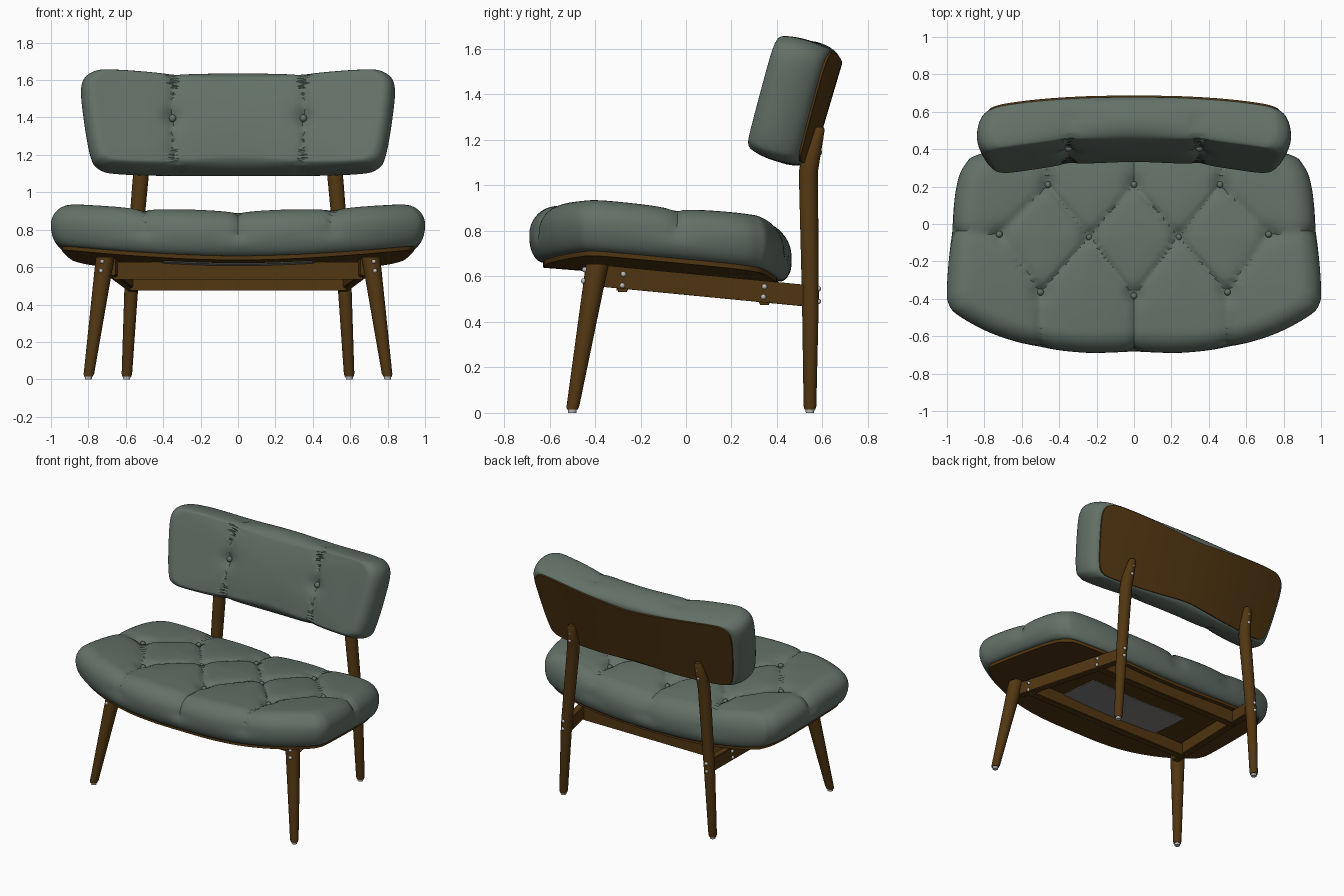
import bpy, bmesh, math
from mathutils import Vector

if "Cube" in bpy.data.objects:
    bpy.data.objects.remove(bpy.data.objects["Cube"])


def mat(name, rgb):
    m = bpy.data.materials.new(name)
    m.diffuse_color = (*rgb, 1)
    m.use_nodes = True
    m.node_tree.nodes["Principled BSDF"].inputs["Base Color"].default_value = m.diffuse_color
    return m


GREEN = mat("green fabric", (0.125, 0.165, 0.138))
WOOD = mat("brown wood", (0.085, 0.038, 0.006))
METAL = mat("light metal", (0.5, 0.5, 0.5))
GREY = mat("grey lining", (0.24, 0.23, 0.225))


def finish(name, bm, material, angle=40):
    bmesh.ops.remove_doubles(bm, verts=bm.verts, dist=1e-5)
    bmesh.ops.recalc_face_normals(bm, faces=bm.faces)
    me = bpy.data.meshes.new(name)
    bm.to_mesh(me)
    bm.free()
    me.materials.append(material)
    ob = bpy.data.objects.new(name, me)
    bpy.context.collection.objects.link(ob)
    bpy.ops.object.select_all(action='DESELECT')
    ob.select_set(True)
    bpy.context.view_layer.objects.active = ob
    bpy.ops.object.shade_smooth_by_angle(angle=math.radians(angle))
    return ob


def loft(bm, rings):
    vs = [[bm.verts.new(p) for p in r] for r in rings]
    n = len(vs[0])
    for a, b in zip(vs, vs[1:]):
        for i in range(n):
            j = (i + 1) % n
            bm.faces.new((a[i], a[j], b[j], b[i]))
    return vs


def outline(half, n=9):
    """Closed smooth curve through a half outline and its mirror image."""
    pts = [Vector(p) for p in half]
    pts += [Vector((-p.x, p.y)) for p in reversed(pts[1:-1])]
    out, c = [], len(pts)
    for i in range(c):
        p0, p1, p2, p3 = (pts[(i + k - 1) % c] for k in range(4))
        for k in range(n):
            t = k / n
            out.append(0.5 * (2 * p1 + (p2 - p0) * t + (2 * p0 - 5 * p1 + 4 * p2 - p3) * t * t
                              + (3 * p1 - p0 - 3 * p2 + p3) * t ** 3))
    return out


def cushion_rows(R, H, crown, Rb, Hb, n=36):
    """Profile rows: scale, inset, height, normal height."""
    rows = [(k / n, R, H + crown * (1 - (k / n) ** 2), 1) for k in range(n)]
    for k in range(21):
        a = math.pi / 2 - math.pi * k / 20
        r, h = (R, H) if a >= 0 else (Rb, Hb)
        rows.append((1, r * (1 - math.cos(a)), h * math.sin(a), math.sin(a)))
    return rows + [(k / 8, Rb, -Hb, -1) for k in range(7, -1, -1)]


def board_rows(inset, top, bottom):
    rows = [(k / 10, inset, top, -1) for k in range(11)]
    return rows + [(k / 10, inset, bottom, -1) for k in range(10, -1, -1)]


def seg_dist(p, a, b):
    ab = b - a
    t = max(0, min(1, (p - a).dot(ab) / ab.length_squared))
    return (p - a - ab * t).length


def pad(name, line, rows, place, material, seams=(), buttons=()):
    segs = [(Vector(a), Vector(b)) for a, b in seams]
    dots = [Vector(b) for b in buttons]
    rings = []
    for s, inset, w, nz in rows:
        ring = []
        for p in line:
            q = p * (s * (1 - inset / p.length))
            h = w
            if segs and nz > -0.5:
                d = min(seg_dist(q, a, b) for a, b in segs)
                e = min((q - b).length for b in dots)
                dent = 0.011 * math.exp(-(d / 0.013) ** 2) + 0.018 * math.exp(-d / 0.08)
                dent = (dent + 0.025 * math.exp(-(e / 0.05) ** 2)) * min(1, 1 + 2 * nz)
                h -= dent * nz
                if s == 1:
                    q = q * (1 - dent * math.sqrt(max(0, 1 - nz * nz)) / p.length)
            ring.append(place(q.x, q.y, h))
        rings.append(ring)
    bm = bmesh.new()
    loft(bm, rings)
    return finish(name, bm, material)


def tube(name, nodes, material, sides=24):
    """Round bar through (x, y, z, radius) nodes, level rings."""
    rings = [[(x + r * math.cos(2 * math.pi * i / sides), y + r * math.sin(2 * math.pi * i / sides), z)
              for i in range(sides)] for x, y, z, r in nodes]
    bm = bmesh.new()
    vs = loft(bm, rings)
    bm.faces.new(vs[0])
    bm.faces.new(vs[-1])
    return finish(name, bm, material)


def rail(name, a, b, width, height):
    a, b = Vector(a), Vector(b)
    d = b - a
    side = Vector((d.y, -d.x, 0)).normalized() * width / 2
    up = Vector((0, 0, height / 2))
    bm = bmesh.new()
    vs = loft(bm, [[p + side + up, p - side + up, p - side - up, p + side - up] for p in (a, b)])
    bm.faces.new(vs[0])
    bm.faces.new(vs[1])
    bmesh.ops.bevel(bm, geom=bm.edges[:], offset=0.005, segments=2, affect='EDGES')
    return finish(name, bm, WOOD)


def knob(name, loc, r, material):
    bm = bmesh.new()
    bmesh.ops.create_uvsphere(bm, u_segments=14, v_segments=8, radius=r)
    bmesh.ops.translate(bm, verts=bm.verts, vec=loc)
    return finish(name, bm, material)


# Seat: tufted cushion, curved board and lining
def seat_place(x, y, w):
    return (x, y, 0.725 - 0.08 * y + (0.07 - 0.08 * w) * x * x + w)


seat_line = outline([(0, -0.69), (0.28, -0.688), (0.52, -0.66), (0.75, -0.59), (0.93, -0.495),
                     (0.99, -0.43), (1.0, -0.33), (0.98, -0.04), (0.95, 0.2), (0.905, 0.315),
                     (0.82, 0.375), (0.5, 0.44), (0, 0.47)])
BACK, MID, FRONT = [(x, 0.21) for x in (-0.46, 0, 0.46)], [], [(-0.5, -0.365), (0, -0.385), (0.5, -0.365)]
MID = [(-0.72, -0.055), (-0.24, -0.07), (0.24, -0.07), (0.72, -0.055)]
seams = [((-0.97, -0.04), MID[0]), (MID[3], (0.97, -0.04))]
for i in range(3):
    for row, edge in ((BACK, 0.5), (FRONT, -0.72)):
        seams += [(row[i], MID[i]), (row[i], MID[i + 1]), (row[i], (row[i][0] * 1.02, edge))]
pad("seat_cushion", seat_line, cushion_rows(0.14, 0.135, 0.02, 0.06, 0.115), seat_place, GREEN,
    seams, BACK + MID + FRONT)
for b in BACK + MID + FRONT:
    knob("seat_button", seat_place(b[0], b[1], 0.1), 0.018, GREEN)
pad("seat_board", seat_line, board_rows(0.065, -0.10, -0.137), seat_place, WOOD)
lining_line = outline([(0, -0.24), (0.3, -0.24), (0.38, -0.23), (0.4, -0.19), (0.4, 0.19),
                       (0.38, 0.23), (0.3, 0.24), (0, 0.24)])
pad("seat_lining", lining_line, board_rows(0, -0.135, -0.142),
    lambda x, y, w: seat_place(x, y - 0.18, w), GREY)

# Backrest: tilted, curved cushion with board behind
TILT = math.radians(16.5)


def back_place(x, v, w):
    return (x, 0.507 + v * math.sin(TILT) - w * math.cos(TILT) - 0.12 * x * x,
            1.37 + v * math.cos(TILT) + w * math.sin(TILT))


back_line = outline([(0, 0.27), (0.35, 0.267), (0.68, 0.282), (0.79, 0.27), (0.838, 0.2), (0.825, 0.02),
                     (0.79, -0.18), (0.75, -0.245), (0.65, -0.268), (0.35, -0.282), (0, -0.285)])
back_buttons = [(-0.35, 0.0), (0.35, 0.0)]
pad("back_cushion", back_line, cushion_rows(0.08, 0.12, 0.015, 0.06, 0.115), back_place, GREEN,
    [((x, -0.32), (x, 0.32)) for x in (-0.35, 0.35)], back_buttons)
for x, v in back_buttons:
    knob("back_button", back_place(x, v, 0.09), 0.02, GREEN)
pad("back_board", back_line, board_rows(0.062, -0.10, -0.125), back_place, WOOD)

# Frame: legs, rails, glides and screws on both sides
for s in (-1, 1):
    tube("front_leg", [(s * 0.80, -0.5, 0.015, 0.024), (s * 0.797, -0.497, 0.03, 0.028),
                       (s * 0.71, -0.39, 0.655, 0.05)], WOOD)
    tube("rear_leg", [(s * 0.595, 0.545, 0.015, 0.024), (s * 0.594, 0.545, 0.03, 0.028),
                      (s * 0.57, 0.547, 0.5, 0.037), (s * 0.522, 0.538, 1.06, 0.042),
                      (s * 0.515, 0.55, 1.13, 0.041), (s * 0.506, 0.583, 1.245, 0.027),
                      (s * 0.505, 0.587, 1.257, 0.018)], WOOD)
    for x, y in ((0.80, -0.5), (0.595, 0.545)):
        tube("foot_glide", [(s * x, y, 0, 0.018), (s * x, y, 0.018, 0.02)], METAL, 16)
    rail("side_rail", (s * 0.68, -0.38, 0.603), (s * 0.56, 0.53, 0.515), 0.05, 0.095)
    for p in ((0.727, -0.445, 0.63), (0.733, -0.45, 0.58), (0.692, -0.275, 0.61), (0.692, -0.28, 0.56),
              (0.61, 0.345, 0.555), (0.61, 0.34, 0.51), (0.57, 0.582, 0.545), (0.573, 0.582, 0.49),
              (0.507, 0.592, 1.205), (0.512, 0.587, 1.145)):
        knob("screw", (s * p[0], p[1], p[2]), 0.012, METAL)
rail("front_rail", (-0.665, -0.28, 0.58), (0.665, -0.28, 0.58), 0.05, 0.095)
rail("rear_rail", (-0.58, 0.345, 0.525), (0.58, 0.345, 0.525), 0.05, 0.1)
